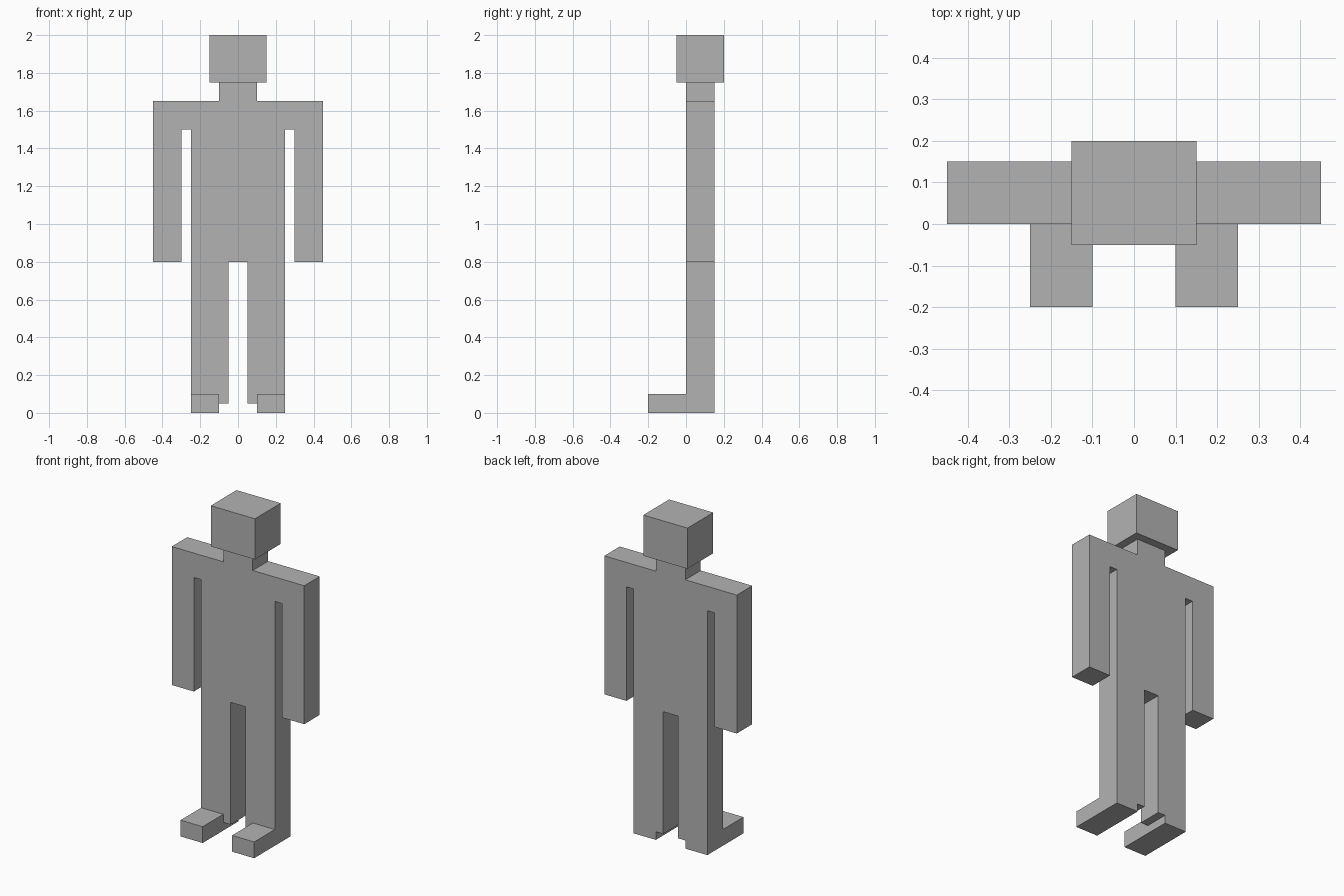
import bpy
import bmesh

cube = bpy.data.objects.get("Cube")
if cube:
    bpy.data.objects.remove(cube, do_unlink=True)

# Single plain colour
grey = bpy.data.materials.new("light_grey")
grey.use_nodes = True
colour = (0.45, 0.45, 0.45, 1)
grey.diffuse_color = colour
grey.node_tree.nodes["Principled BSDF"].inputs["Base Color"].default_value = colour


def extrude_outline(name, outline, y_front, y_back):
    """Extrude an x-z outline from y_front to y_back."""
    bm = bmesh.new()
    face = bm.faces.new([bm.verts.new((x, y_front, z)) for x, z in outline])
    result = bmesh.ops.extrude_face_region(bm, geom=[face], use_keep_orig=True)
    moved = [v for v in result["geom"] if isinstance(v, bmesh.types.BMVert)]
    bmesh.ops.translate(bm, verts=moved, vec=(0, y_back - y_front, 0))
    bmesh.ops.recalc_face_normals(bm, faces=bm.faces)
    mesh = bpy.data.meshes.new(name)
    bm.to_mesh(mesh)
    bm.free()
    mesh.materials.append(grey)
    obj = bpy.data.objects.new(name, mesh)
    bpy.context.collection.objects.link(obj)
    return obj


def box(name, x0, x1, y0, y1, z0, z1):
    return extrude_outline(name, [(x0, z0), (x1, z0), (x1, z1), (x0, z1)], y0, y1)


# Body: neck, shoulders, arm, side, heel and inner leg, mirrored
half = [(0.1, 1.75), (0.1, 1.65), (0.45, 1.65), (0.45, 0.8), (0.3, 0.8),
        (0.3, 1.5), (0.25, 1.5), (0.25, 0), (0.1, 0), (0.1, 0.05),
        (0.05, 0.05), (0.05, 0.8)]
extrude_outline("body", half + [(-x, z) for x, z in reversed(half)], 0, 0.15)

# Head
box("head", -0.15, 0.15, -0.05, 0.2, 1.75, 2)

# Feet
box("left_foot", 0.1, 0.25, -0.2, 0, 0, 0.1)
box("right_foot", -0.25, -0.1, -0.2, 0, 0, 0.1)
